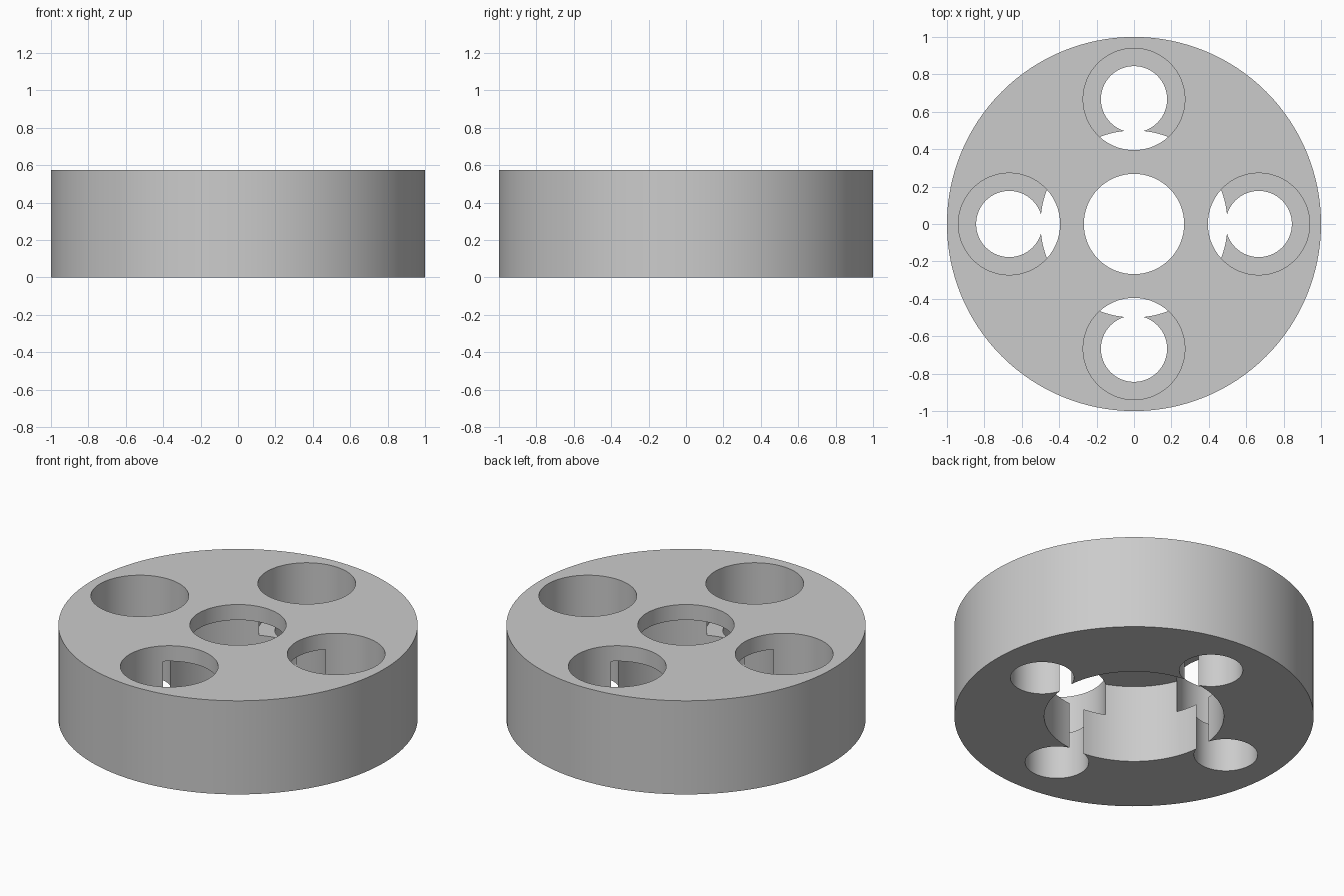
import bpy
import math

if "Cube" in bpy.data.objects:
    bpy.data.objects.remove(bpy.data.objects["Cube"])

HEIGHT = 0.575
SIDES = 128

grey = bpy.data.materials.new("light grey")
grey.diffuse_color = (0.6, 0.6, 0.6, 1)
grey.use_nodes = True
grey.node_tree.nodes["Principled BSDF"].inputs["Base Color"].default_value = grey.diffuse_color


def cylinder(name, radius, z0, z1, x=0, y=0, sides=SIDES):
    bpy.ops.mesh.primitive_cylinder_add(vertices=sides, radius=radius, depth=z1 - z0,
                                        location=(x, y, (z0 + z1) / 2))
    obj = bpy.context.object
    obj.name = name
    return obj


def cut(body, cutter):
    mod = body.modifiers.new("cut", 'BOOLEAN')
    mod.operation = 'DIFFERENCE'
    mod.solver = 'EXACT'
    mod.object = cutter
    bpy.context.view_layer.objects.active = body
    bpy.ops.object.modifier_apply(modifier=mod.name)
    bpy.data.objects.remove(cutter, do_unlink=True)


# Round body
body = cylinder("disc_body", 1.0, 0, HEIGHT)
body.data.materials.append(grey)

# Central bore, with a wide recess from below
cut(body, cylinder("centre_bore", 0.268, -0.1, HEIGHT + 0.1))
cut(body, cylinder("bottom_recess", 0.5, -0.1, 0.48))

# Four stepped holes: wide pocket from above, narrow hole through
for i in range(4):
    a = i * math.pi / 2
    x, y = 0.667 * math.cos(a), 0.667 * math.sin(a)
    cut(body, cylinder("pocket", 0.272, 0.285, HEIGHT + 0.1, x, y, 96))
    cut(body, cylinder("through_hole", 0.177, -0.1, HEIGHT + 0.1, x, y, 96))

# Smooth walls with sharp rims
bpy.ops.object.select_all(action='DESELECT')
body.select_set(True)
bpy.context.view_layer.objects.active = body
bpy.ops.object.shade_smooth_by_angle(angle=math.radians(30))
